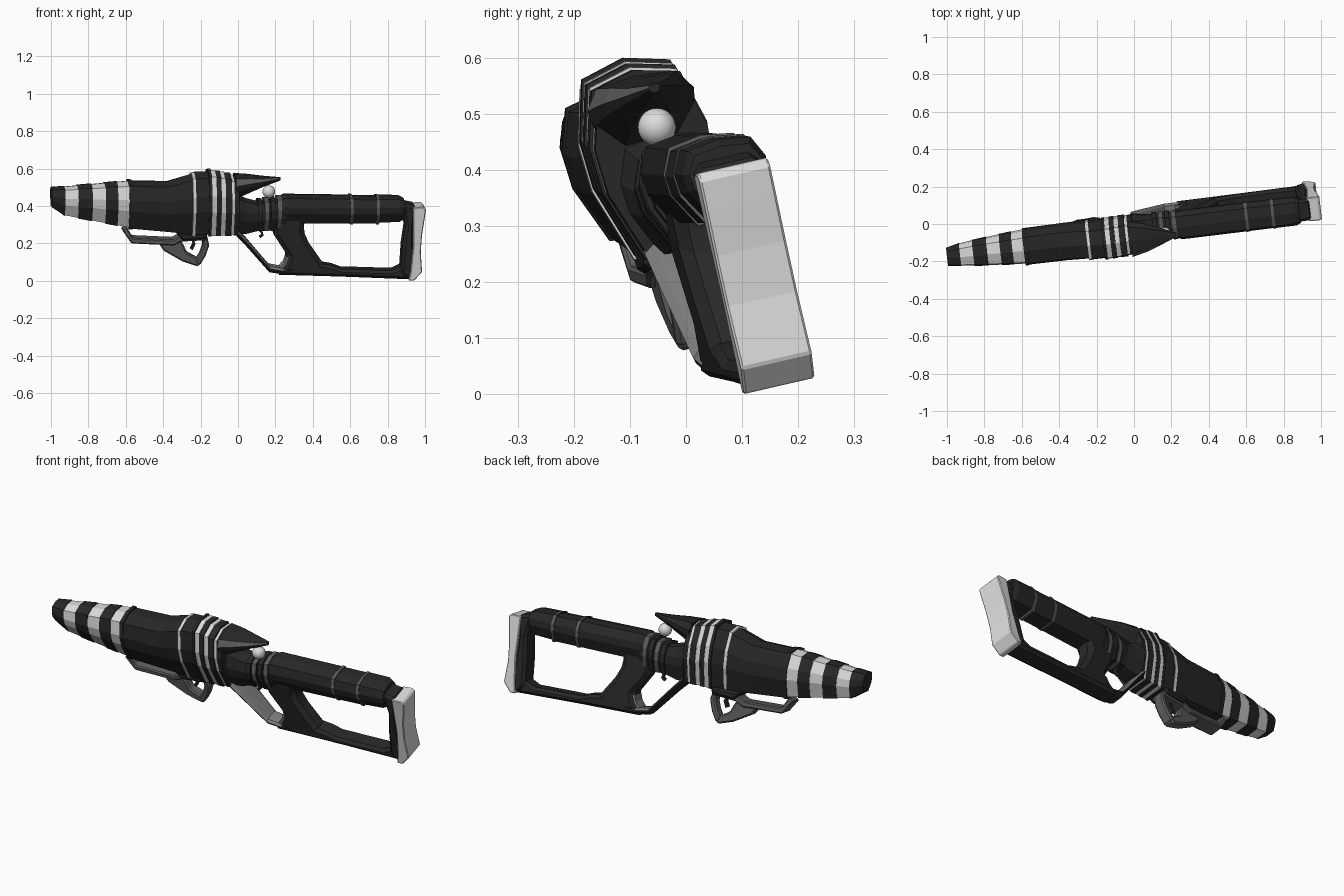
import bpy, bmesh
from mathutils import Matrix, Vector

cube = bpy.data.objects.get("Cube")
if cube:
    bpy.data.objects.remove(cube, do_unlink=True)


def material(name, value):
    m = bpy.data.materials.new(name)
    m.use_nodes = True
    m.diffuse_color = (value, value, value, 1)
    m.node_tree.nodes["Principled BSDF"].inputs["Base Color"].default_value = (value, value, value, 1)
    return m


MATS = [material("black", 0.021), material("light_grey", 0.72),
        material("mid_grey", 0.11), material("lining_grey", 0.2)]
BLACK, LIGHT, MID, LINING = range(4)

# The whole model is yawed and rolled: side-plane x, depth d, height z -> world
YAW, ROLL = 0.12, 0.23
LEAN = Matrix(((1, -YAW, 0, 0), (YAW, 1, -ROLL, 0.058), (0, ROLL, 1, 0), (0, 0, 0, 1)))


def finish(name, bm):
    bmesh.ops.recalc_face_normals(bm, faces=bm.faces)
    bm.transform(LEAN)
    mesh = bpy.data.meshes.new(name)
    bm.to_mesh(mesh)
    bm.free()
    for m in MATS:
        mesh.materials.append(m)
    ob = bpy.data.objects.new(name, mesh)
    bpy.context.collection.objects.link(ob)
    return ob


# Ridged section: (half-width fraction, height fraction)
SECTION = [(-.5, 0), (.5, 0), (.95, .4), (1, .65), (.75, .94),
           (0, 1), (-.75, .94), (-1, .65), (-.95, .4)]
ROOF = (3, 4, 5, 6)


def loft(name, stations, centre=0.0, facets=(), facet_colour=BLACK):
    """Stations: x, bottom, top, width, colour of the stretch that follows."""
    bm = bmesh.new()
    rings = []
    for x, lo, hi, w, _ in stations:
        lo, hi = lo + w * .058, hi - w * .02
        rings.append([bm.verts.new((x, centre + s * w / 2, lo + t * (hi - lo))) for s, t in SECTION])
    n = len(SECTION)
    for a, b, st in zip(rings, rings[1:], stations):
        for i in range(n):
            j = (i + 1) % n
            bm.faces.new((a[i], a[j], b[j], b[i])).material_index = facet_colour if i in facets else st[4]
    bm.faces.new(rings[0]).material_index = stations[0][4]
    bm.faces.new(rings[-1]).material_index = stations[-1][4]
    return finish(name, bm)


def plate(name, points, width, colour=BLACK, bevel=0.0):
    """Side outline (x, z) given a thickness, with chamfered edges."""
    bm = bmesh.new()
    face = bm.faces.new([bm.verts.new((x, -width / 2, z)) for x, z in points])
    new = bmesh.ops.extrude_face_region(bm, geom=[face])["geom"]
    bmesh.ops.translate(bm, vec=(0, width, 0), verts=[v for v in new if isinstance(v, bmesh.types.BMVert)])
    for f in bm.faces:
        f.material_index = colour
    ob = finish(name, bm)
    if bevel:
        mod = ob.modifiers.new("chamfer", "BEVEL")
        mod.width, mod.segments, mod.limit_method = bevel, 1, "ANGLE"
    return ob


def strut(name, path, thick, width, colour=BLACK, bevel=0.0):
    """A bar of even thickness following an open side path."""
    pts = [Vector(p) for p in path]
    left, right = [], []
    for i, p in enumerate(pts):
        d = (pts[min(i + 1, len(pts) - 1)] - pts[max(i - 1, 0)]).normalized()
        side = Vector((-d.y, d.x)) * thick / 2
        left.append(p + side)
        right.append(p - side)
    return plate(name, left + right[::-1], width, colour, bevel)


# Striped nose
edges = [-1, -.93, -.86, -.785, -.715, -.65, -.58]
nose = []
for i, (a, b) in enumerate(zip(edges, edges[1:])):
    colour = LIGHT if i % 2 else BLACK
    grow = 0 if i % 2 else .004
    for x in (a, b):
        t = (x + 1) / .42
        bottom = .40 - .035 * min(t * 6, 1) - .08 * t
        nose.append((x, bottom - grow, .50 + .04 * t + grow, .09 + .085 * t ** .7 + grow, colour))
loft("striped_nose", nose, -.008)

# Barrel shroud
loft("barrel_shroud", [(-.59, .275, .548, .19, BLACK), (-.57, .275, .548, .19, BLACK),
                       (-.57, .28, .54, .185, BLACK), (-.37, .262, .54, .19, BLACK),
                       (-.26, .25, .575, .19, BLACK), (-.23, .25, .585, .19, BLACK)], -.01)

# Receiver with its alternating rings
receiver = []
for a, b, lo, hi, w, c in [(-.252, -.236, .243, .587, .2, LIGHT), (-.236, -.165, .25, .59, .195, BLACK),
                           (-.165, -.15, .24, .607, .21, BLACK), (-.15, -.126, .243, .6, .205, LIGHT),
                           (-.126, -.1, .242, .597, .21, BLACK), (-.1, -.077, .245, .59, .205, LIGHT),
                           (-.077, -.044, .242, .585, .21, BLACK), (-.044, -.03, .247, .575, .2, LIGHT),
                           (-.03, -.005, .245, .572, .2, BLACK)]:
    receiver += [(a, lo, hi, w, c), (b, lo, hi, w, c)]
loft("receiver", receiver, -.013)

# Rear sight beak: a roof tapering backwards, grey on its right flank
loft("beak", [(-.02, .44, .575, .19, BLACK), (.06, .475, .57, .15, BLACK),
              (.13, .505, .562, .10, BLACK), (.225, .54, .557, .02, BLACK)], -.015, (6,), MID)

# Sight bead
bpy.ops.mesh.primitive_uv_sphere_add(segments=24, ring_count=16, radius=.034, location=(.165, -.052, .476))
bead = bpy.context.object
bead.name = "sight_bead"
bead.data.materials.append(MATS[LIGHT])
bpy.ops.object.shade_smooth_by_angle()

# Neck and its small rings
loft("neck", [(-.01, .25, .47, .17, BLACK), (.04, .25, .445, .14, BLACK),
              (.1, .265, .43, .13, BLACK), (.25, .275, .445, .13, BLACK)])
for i in range(4):
    x, top = .102 + i * .034, .442 + i * .006
    loft("neck_ring_%d" % (i + 1), [(x, .265, top, .15, MID if i % 2 else BLACK),
                                    (x + .024, .265, top, .15, BLACK)])
strut("trigger", [(.1, .28), (.125, .265), (.13, .245), (.115, .235)], .012, .02)

# Stock tube
loft("stock_tube", [(.225, .31, .455, .13, BLACK), (.25, .305, .465, .15, BLACK),
                    (.595, .305, .46, .15, BLACK), (.595, .3, .465, .155, MID), (.61, .3, .465, .155, MID),
                    (.61, .305, .458, .15, BLACK), (.735, .305, .456, .15, BLACK),
                    (.735, .3, .463, .155, MID), (.75, .3, .463, .155, MID),
                    (.75, .31, .46, .15, BLACK), (.86, .315, .457, .15, BLACK), (.885, .33, .445, .13, BLACK)])

# Grip web between the tube and the lower bar
plate("grip_web", [(.17, .37), (.36, .36), (.345, .275), (.38, .2), (.45, .1), (.46, .04),
                   (.23, .05), (.265, .135), (.19, .25)], .095, BLACK, .022)

# Front strut, wide at the top, with a grey lining facing the thumb hole
loft("front_strut", [(-.01, .235, .29, .14, BLACK), (.04, .185, .235, .13, BLACK),
                     (.165, .045, .09, .095, BLACK), (.24, .035, .075, .09, BLACK)], 0, ROOF, LINING)
strut("thumb_hole_lining", [(.225, .07), (.25, .1), (.262, .135)], .012, .07, LINING)

# Lower bar and rear post of the skeleton stock
plate("lower_bar", [(.2, .04), (.24, .075), (.43, .1), (.50, .088), (.55, .07), (.82, .062), (.87, .085),
                    (.93, .09), (.93, .015), (.55, .03)], .095, BLACK, .015)
plate("rear_post", [(.87, .425), (.95, .41), (.935, .3), (.94, .03), (.90, .018), (.865, .05),
                    (.875, .2), (.89, .3)], .115, BLACK, .015)
plate("butt_plate", [(.93, .405), (.985, .408), (.998, .395), (.99, .34), (.977, .26), (.97, .17), (.977, .06),
                     (.935, .015), (.905, .015), (.915, .06), (.93, .2)], .126, LIGHT, .004)

# Fore-end rail and hand loop beneath the barrel
strut("fore_rail", [(-.61, .285), (-.57, .222), (-.35, .212), (-.31, .232), (-.17, .24)], .03, .08, MID, .006)
plate("rail_mount", [(-.34, .27), (-.17, .265), (-.17, .235), (-.3, .225)], .11, BLACK, .01)
plate("hand_loop_front", [(-.43, .21), (-.40, .165), (-.30, .108), (-.215, .08), (-.2, .1), (-.225, .128),
                          (-.275, .155), (-.29, .19), (-.31, .225)], .05, MID, .008)
strut("hand_loop_rear", [(-.22, .095), (-.19, .145), (-.172, .195), (-.185, .25)], .032, .055, MID, .008)
strut("loop_trigger", [(-.25, .24), (-.235, .2), (-.25, .17)], .014, .025)
